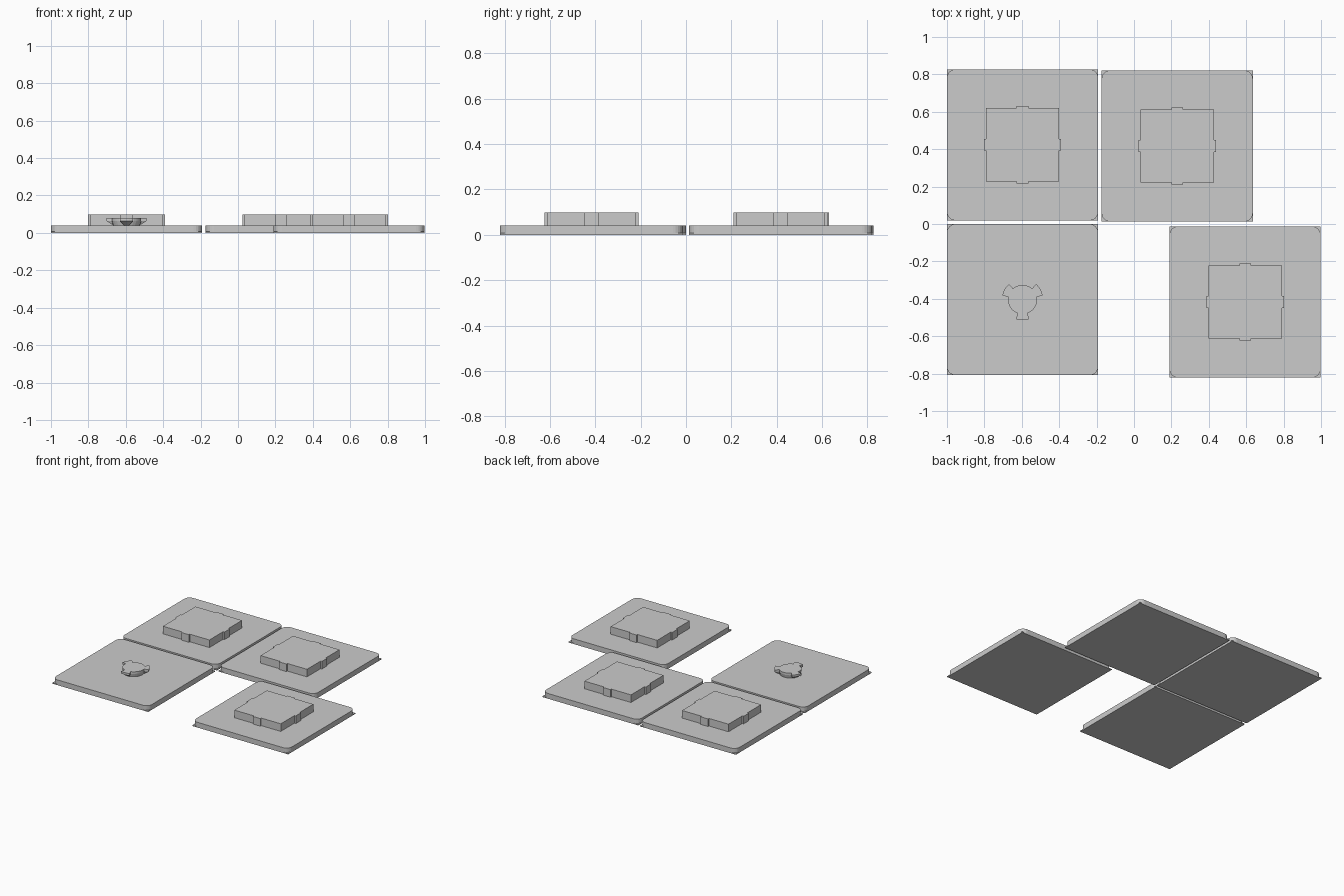
import bpy, bmesh, math
from math import sin, cos, radians

cube = bpy.data.objects.get("Cube")
if cube:
    bpy.data.objects.remove(cube, do_unlink=True)

grey = bpy.data.materials.new("plain grey")
grey.use_nodes = True
grey.diffuse_color = (0.6, 0.6, 0.6, 1)
grey.node_tree.nodes["Principled BSDF"].inputs["Base Color"].default_value = (0.6, 0.6, 0.6, 1)


def loft(name, rings, centre):
    """Closed solid through matching rings of 3D points."""
    bm = bmesh.new()
    loops = [[bm.verts.new(p) for p in ring] for ring in rings]
    n = len(loops[0])
    for low, high in zip(loops, loops[1:]):
        for i in range(n):
            j = (i + 1) % n
            bm.faces.new((low[i], low[j], high[j], high[i]))
    bm.faces.new(loops[0][::-1])
    bm.faces.new(loops[-1])
    bmesh.ops.recalc_face_normals(bm, faces=bm.faces)
    mesh = bpy.data.meshes.new(name)
    bm.to_mesh(mesh)
    bm.free()
    mesh.materials.append(grey)
    obj = bpy.data.objects.new(name, mesh)
    obj.location = (*centre, 0)
    bpy.context.collection.objects.link(obj)
    return obj


def prism(name, outline, z0, z1, centre):
    return loft(name, [[(x, y, z) for x, y in outline] for z in (z0, z1)], centre)


def four_sides(points):
    """Repeat one corner's points around the four quarters."""
    out = []
    for _ in range(4):
        out += points
        points = [(-y, x) for x, y in points]
    return out


HALF, RADIUS = 0.404, 0.045
BASE_TOP, TILE_TOP, BLOCK_TOP = 0.007, 0.04, 0.098

square = four_sides([(HALF, HALF)])
c = HALF - RADIUS
rounded = four_sides([(c + RADIUS * cos(radians(a)), c + RADIUS * sin(radians(a)))
                      for a in range(0, 91, 15)])

# Square block with a shallow tab on each side
b, t, w = 0.196, 0.207, 0.031
tabbed = four_sides([(b, -w), (t, -w), (t, w), (b, w), (b, b)])

tiles = {
    "back_right": (-0.596, 0.423),
    "back_left": (0.231, 0.417),
    "front_left": (0.594, -0.417),
    "front_right": (-0.596, -0.404),
}
for label, centre in tiles.items():
    prism(label + "_tile_base", square, 0, BASE_TOP, centre)
    prism(label + "_tile", rounded, BASE_TOP, TILE_TOP, centre)
    if label != "front_right":
        prism(label + "_block", tabbed, TILE_TOP, BLOCK_TOP, centre)


# Round knob whose three lobes flare outwards towards the top
def knob_ring(z, body, lobe, spread):
    ring = []
    for k in range(3):
        mid = 30 + 120 * k
        polar = [(mid - spread, body)]
        polar += [(mid + spread * s / 3, lobe) for s in range(-3, 4)]
        polar += [(mid + spread, body)]
        gap = 120 - 2 * spread
        polar += [(mid + spread + gap * s / 7, body) for s in range(1, 7)]
        ring += [(r * cos(radians(a)), r * sin(radians(a)), z) for a, r in polar]
    return ring


loft("three_lobed_knob", [
    knob_ring(TILE_TOP, 0.072, 0.074, 10),
    knob_ring(0.064, 0.078, 0.110, 19),
    knob_ring(0.080, 0.078, 0.110, 19),
], tiles["front_right"])
